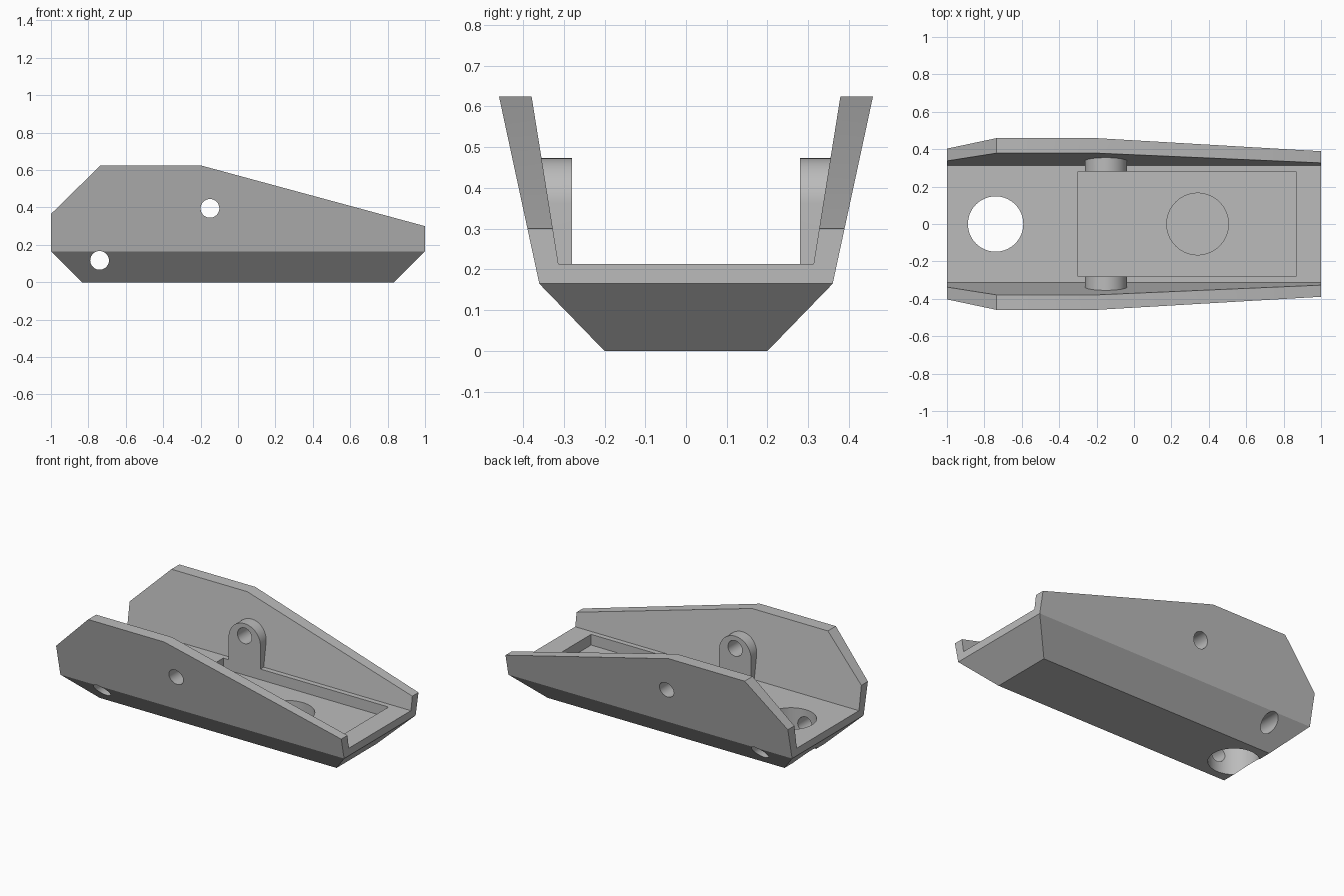
import bpy, bmesh, math
from mathutils import Matrix, Vector

if "Cube" in bpy.data.objects:
    bpy.data.objects.remove(bpy.data.objects["Cube"], do_unlink=True)

grey = bpy.data.materials.new("plain_grey")
grey.use_nodes = True
grey.diffuse_color = (0.5, 0.5, 0.5, 1)
grey.node_tree.nodes["Principled BSDF"].inputs["Base Color"].default_value = (0.5, 0.5, 0.5, 1)


def add_object(name, bm):
    bmesh.ops.recalc_face_normals(bm, faces=bm.faces)
    mesh = bpy.data.meshes.new(name)
    bm.to_mesh(mesh)
    bm.free()
    mesh.materials.append(grey)
    obj = bpy.data.objects.new(name, mesh)
    bpy.context.collection.objects.link(obj)
    return obj


def prism(points, offset):
    """Closed outline swept along an offset."""
    bm = bmesh.new()
    face = bm.faces.new([bm.verts.new(p) for p in points])
    swept = bmesh.ops.extrude_face_region(bm, geom=[face], use_keep_orig=True)
    moved = [g for g in swept["geom"] if isinstance(g, bmesh.types.BMVert)]
    bmesh.ops.translate(bm, verts=moved, vec=offset)
    return bm


def cylinder(name, centre, radius, depth, across=False):
    bm = bmesh.new()
    turn = Matrix.Rotation(math.pi / 2, 4, "X") if across else Matrix()
    bmesh.ops.create_cone(bm, cap_ends=True, segments=64, radius1=radius, radius2=radius,
                          depth=depth, matrix=Matrix.Translation(centre) @ turn)
    return add_object(name, bm)


def combine(target, tool, operation):
    mod = target.modifiers.new(tool.name, "BOOLEAN")
    mod.object, mod.operation, mod.solver = tool, operation, "EXACT"
    bpy.ops.object.select_all(action="DESELECT")
    target.select_set(True)
    bpy.context.view_layer.objects.active = target
    bpy.ops.object.modifier_apply(modifier=mod.name)
    bpy.data.objects.remove(tool, do_unlink=True)


# Tray: U-shaped section swept lengthwise
half = [(0.2, 0), (0.36, 0.165), (0.459, 0.625), (0.379, 0.625), (0.313, 0.213)]
section = half + [(-y, z) for y, z in reversed(half)]
bm = prism([(-1, y, z) for y, z in section], Vector((2, 0, 0)))

# Bevelled ends of the belly and sloping tops of the side walls
slopes = [((0.835, 0, 0), (1, 0, -1)), ((-0.835, 0, 0), (-1, 0, -1)),
          ((-1, 0, 0.365), (-0.26, 0, 0.265)), ((1, 0, 0.3), (0.325, 0, 1.2))]
for point, normal in slopes:
    bmesh.ops.bisect_plane(bm, geom=bm.verts[:] + bm.edges[:] + bm.faces[:], dist=1e-4,
                           plane_co=point, plane_no=Vector(normal).normalized(), clear_outer=True)
    bmesh.ops.edgeloop_fill(bm, edges=[e for e in bm.edges if e.is_boundary])
tray = add_object("tray", bm)

# Round-topped pivot lugs inside each wall
arch = [(-0.15 + 0.112 * math.cos(a), 0.361 + 0.112 * math.sin(a))
        for a in (math.pi * i / 32 for i in range(33))]
outline = [(-0.038, 0.19)] + arch + [(-0.262, 0.19)]
for side, name in ((1, "left_lug"), (-1, "right_lug")):
    lug = prism([(x, side * 0.27, z) for x, z in outline], Vector((0, side * 0.09, 0)))
    combine(tray, add_object(name, lug), "UNION")

# Rectangular pocket, also trimming the lugs flush
pocket = prism([(-0.3, -0.28, 0.145), (0.865, -0.28, 0.145), (0.865, 0.28, 0.145),
                (-0.3, 0.28, 0.145)], Vector((0, 0, 0.6)))
combine(tray, add_object("pocket", pocket), "DIFFERENCE")

# Round recess, vertical hole and cross pin holes
combine(tray, cylinder("recess", (0.34, 0, 0.25), 0.165, 0.4), "DIFFERENCE")
combine(tray, cylinder("vertical_hole", (-0.74, 0, 0.1), 0.148, 1), "DIFFERENCE")
combine(tray, cylinder("rear_pin_hole", (-0.74, 0, 0.117), 0.05, 2, True), "DIFFERENCE")
combine(tray, cylinder("lug_pin_hole", (-0.15, 0, 0.395), 0.05, 2, True), "DIFFERENCE")

bpy.ops.object.shade_smooth_by_angle(angle=math.radians(25))
